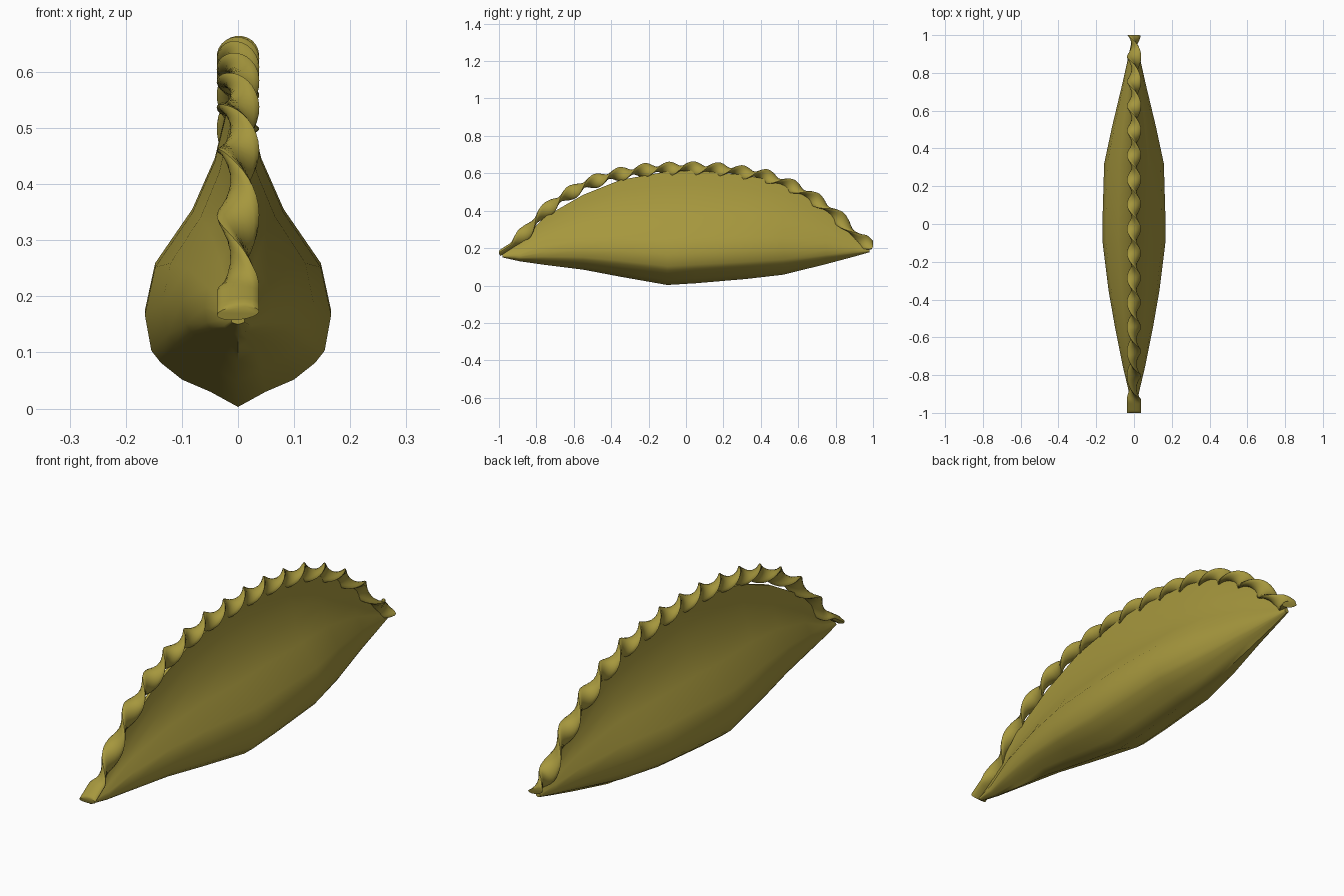
import bpy, bmesh, math
from mathutils import Vector

cube = bpy.data.objects.get("Cube")
if cube:
    bpy.data.objects.remove(cube)

dough = bpy.data.materials.new("golden olive dough")
dough.use_nodes = True
colour = (0.38, 0.31, 0.047, 1)
dough.diffuse_color = colour
dough.node_tree.nodes["Principled BSDF"].inputs["Base Color"].default_value = colour


def interpolate(points, y):
    """Linear lookup in a short list of (y, value) pairs."""
    for (y0, v0), (y1, v1) in zip(points, points[1:]):
        if y <= y1:
            return v0 + (v1 - v0) * (y - y0) / (y1 - y0)
    return points[-1][1]


def loft(name, rings, smooth_angle):
    """Skin closed rings into a capped, smooth-shaded tube."""
    bm = bmesh.new()
    loops = [[bm.verts.new(p) for p in ring] for ring in rings]
    n = len(loops[0])
    for a, b in zip(loops, loops[1:]):
        for i in range(n):
            j = (i + 1) % n
            bm.faces.new((a[i], a[j], b[j], b[i]))
    bm.faces.new(loops[0])
    bm.faces.new(loops[-1])
    bmesh.ops.recalc_face_normals(bm, faces=bm.faces)
    mesh = bpy.data.meshes.new(name)
    bm.to_mesh(mesh)
    bm.free()
    mesh.materials.append(dough)
    obj = bpy.data.objects.new(name, mesh)
    bpy.context.collection.objects.link(obj)
    bpy.ops.object.select_all(action='DESELECT')
    obj.select_set(True)
    bpy.context.view_layer.objects.active = obj
    bpy.ops.object.shade_smooth_by_angle(angle=math.radians(smooth_angle))
    return obj


# Filled body: stations of y, bottom z, top z, half width
stations = [
    (-0.98, 0.15, 0.175, 0.012), (-0.89, 0.13, 0.235, 0.027),
    (-0.75, 0.11, 0.37, 0.06), (-0.55, 0.085, 0.485, 0.10),
    (-0.35, 0.047, 0.565, 0.135), (-0.1, 0.003, 0.61, 0.166),
    (0.05, 0.012, 0.615, 0.166), (0.32, 0.035, 0.59, 0.158),
    (0.52, 0.058, 0.55, 0.115), (0.75, 0.115, 0.41, 0.06),
    (0.9, 0.155, 0.28, 0.027), (0.98, 0.178, 0.21, 0.01)]
# Pear-shaped half section: width fraction, height fraction
section = [(0, 0), (0.3, 0.045), (0.6, 0.08), (0.83, 0.13), (0.93, 0.165),
           (1, 0.27), (0.89, 0.41), (0.49, 0.57), (0.25, 0.72), (0.11, 0.88), (0.06, 1)]
outline = section + [(-u, v) for u, v in reversed(section[1:])]
loft("dumpling_body",
     [[(u * w, y, lo + v * (hi - lo)) for u, v in outline] for y, lo, hi, w in stations], 60)

# Crimped seam: a flat ribbon twisting along the arched top edge
seam = [(-1, 0.17), (-0.9, 0.235), (-0.8, 0.35), (-0.7, 0.445), (-0.55, 0.535),
        (-0.4, 0.588), (-0.2, 0.62), (0, 0.628), (0.2, 0.62), (0.42, 0.588),
        (0.58, 0.525), (0.7, 0.455), (0.82, 0.36), (0.92, 0.25), (1, 0.21)]
steps, sides, pitch = 184, 16, 0.13
rings = []
for k in range(steps + 1):
    y = -1 + 2 * k / steps
    rise = interpolate(seam, min(y + 0.04, 1)) - interpolate(seam, max(y - 0.04, -1))
    run = min(y + 0.04, 1) - max(y - 0.04, -1)
    slope = math.atan2(rise, run)
    normal = Vector((0, -math.sin(slope), math.cos(slope)))
    twist = math.pi * (max(y, -0.93) - 0.04) / pitch + math.pi / 2
    ring = []
    for i in range(sides):
        t = 2 * math.pi * i / sides
        a, b = 0.038 * math.cos(t), 0.014 * math.sin(t)
        across = a * math.cos(twist) - b * math.sin(twist)
        up = a * math.sin(twist) + b * math.cos(twist)
        p = Vector((across, y, interpolate(seam, y))) + normal * up
        p.y = max(-1, min(1, p.y))
        ring.append(p)
    rings.append(ring)
loft("twisted_crimp", rings, 50)
